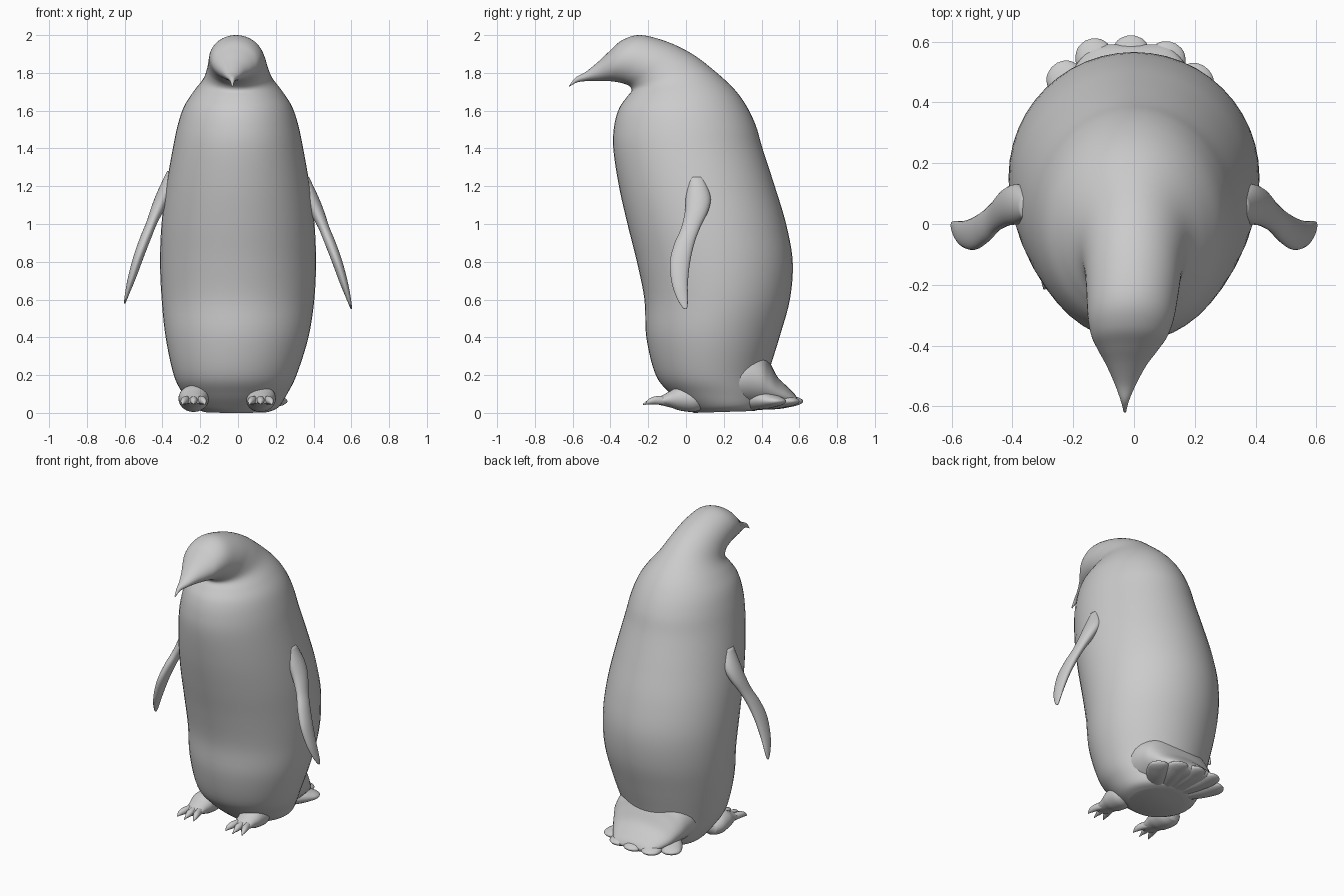
import bpy, bmesh, math
from mathutils import Vector, Matrix


def catmull(rows, steps):
    """Smoothly interpolate rows of numbers."""
    out = []
    for i in range(len(rows) - 1):
        a, b, c, d = (rows[max(0, min(len(rows) - 1, i + k))] for k in (-1, 0, 1, 2))
        for s in range(steps):
            t = s / steps
            out.append([0.5 * (2 * q + (r - p) * t + (2 * p - 5 * q + 4 * r - w) * t * t
                               + (3 * q - p - 3 * r + w) * t ** 3)
                        for p, q, r, w in zip(a, b, c, d)])
    return out + [list(rows[-1])]


def loft(name, rows, seg=32, steps=5, matrix=None):
    """Each row is an oval: y, z of one end, y, z of the other, half width, centre x."""
    bm = bmesh.new()
    rings = []
    for y0, z0, y1, z1, w, cx in catmull(rows, steps):
        mid = Vector((cx, (y0 + y1) / 2, (z0 + z1) / 2))
        axis = Vector((0, (y0 - y1) / 2, (z0 - z1) / 2))
        w = max(w, 0.002)
        rings.append([bm.verts.new(mid + axis * math.cos(a) + Vector((w * math.sin(a), 0, 0)))
                      for a in (2 * math.pi * k / seg for k in range(seg))])
    for r, s in zip(rings, rings[1:]):
        for k in range(seg):
            n = (k + 1) % seg
            bm.faces.new((r[k], r[n], s[n], s[k]))
    bm.faces.new(rings[0])
    bm.faces.new(rings[-1])
    if matrix:
        bm.transform(matrix)
    bmesh.ops.recalc_face_normals(bm, faces=bm.faces)
    for f in bm.faces:
        f.smooth = True
    me = bpy.data.meshes.new(name)
    bm.to_mesh(me)
    bm.free()
    ob = bpy.data.objects.new(name, me)
    bpy.context.collection.objects.link(ob)
    return ob


# Body, neck, head and beak in one flowing surface
loft("body", [
    (0.04, 0.00, 0.36, 0.01, 0.17, -0.01),
    (0.00, 0.03, 0.41, 0.03, 0.225, -0.01),
    (-0.08, 0.10, 0.43, 0.10, 0.275, -0.015),
    (-0.16, 0.20, 0.435, 0.20, 0.325, -0.015),
    (-0.21, 0.40, 0.495, 0.40, 0.378, -0.005),
    (-0.22, 0.60, 0.55, 0.60, 0.404, 0),
    (-0.26, 0.80, 0.565, 0.80, 0.413, 0),
    (-0.31, 1.00, 0.53, 1.00, 0.405, 0),
    (-0.355, 1.20, 0.47, 1.20, 0.38, 0),
    (-0.385, 1.40, 0.405, 1.40, 0.345, 0),
    (-0.38, 1.52, 0.37, 1.52, 0.32, 0),
    (-0.355, 1.61, 0.32, 1.625, 0.288, 0),
    (-0.315, 1.67, 0.25, 1.72, 0.24, 0),
    (-0.288, 1.705, 0.14, 1.82, 0.185, 0),
    (-0.30, 1.73, 0.03, 1.902, 0.162, -0.002),
    (-0.335, 1.745, -0.10, 1.965, 0.152, -0.005),
    (-0.37, 1.752, -0.24, 2.00, 0.142, -0.01),
    (-0.40, 1.756, -0.335, 1.975, 0.125, -0.015),
    (-0.43, 1.757, -0.40, 1.92, 0.098, -0.02),
    (-0.47, 1.757, -0.46, 1.863, 0.066, -0.025),
    (-0.52, 1.757, -0.53, 1.806, 0.036, -0.028),
    (-0.575, 1.75, -0.585, 1.775, 0.014, -0.03),
    (-0.617, 1.727, -0.62, 1.730, 0.004, -0.03)], seg=48)

# Flippers, tilted out from the shoulders
for side, lift in ((1, 0), (-1, 0.03)):
    loft("right_flipper" if side > 0 else "left_flipper", [
        (y0, z + lift, y1, z + lift, w, side * x) for y0, y1, z, w, x in (
            (0.02, 0.09, 1.25, 0.02, 0.355),
            (0.00, 0.13, 1.15, 0.045, 0.378),
            (-0.005, 0.118, 1.07, 0.040, 0.415),
            (-0.025, 0.075, 0.98, 0.030, 0.455),
            (-0.06, 0.045, 0.90, 0.030, 0.488),
            (-0.085, 0.022, 0.80, 0.028, 0.525),
            (-0.076, 0.01, 0.69, 0.022, 0.560),
            (-0.05, 0.01, 0.61, 0.013, 0.584),
            (-0.022, 0.008, 0.562, 0.006, 0.597),
            (-0.008, 0.0, 0.55, 0.003, 0.60))], seg=24)

# Tail skirt flaring out of the lower back
loft("tail", [
    (0.12, 0.01, 0.12, 0.30, 0.22, -0.01),
    (0.25, 0.01, 0.28, 0.38, 0.27, -0.01),
    (0.36, 0.015, 0.40, 0.34, 0.26, -0.01),
    (0.43, 0.02, 0.445, 0.265, 0.235, -0.01),
    (0.49, 0.025, 0.485, 0.19, 0.205, -0.01),
    (0.54, 0.032, 0.535, 0.14, 0.17, -0.01),
    (0.575, 0.042, 0.575, 0.10, 0.135, -0.01),
    (0.59, 0.055, 0.59, 0.075, 0.10, -0.01)])

# Fan of tail feathers giving the scalloped edge
for i, (angle, length) in enumerate(((-38, 0.40), (-19, 0.42), (0, 0.42), (19, 0.43), (38, 0.41))):
    place = Matrix.Translation((-0.01, 0.2, 0)) @ Matrix.Rotation(math.radians(angle), 4, 'Z')
    loft(f"tail_feather_{i + 1}", [
        (0.00, 0.015, 0.00, 0.10, 0.04, 0),
        (length * 0.6, 0.018, length * 0.6, 0.12, 0.07, 0),
        (length * 0.85, 0.032, length * 0.85, 0.095, 0.065, 0),
        (length * 0.96, 0.045, length * 0.96, 0.078, 0.045, 0),
        (length, 0.058, length, 0.066, 0.012, 0)], seg=20, matrix=place)

# Feet with three clawed toes each
for label, x in (("left", -0.235), ("right", 0.12)):
    place = Matrix.Translation((x, 0, 0))
    loft(label + "_foot", [
        (0.09, 0.02, 0.09, 0.10, 0.05, 0),
        (0.04, 0.005, 0.04, 0.14, 0.078, 0),
        (-0.03, 0.012, -0.03, 0.145, 0.078, 0),
        (-0.08, 0.028, -0.08, 0.118, 0.066, 0),
        (-0.13, 0.04, -0.13, 0.09, 0.056, 0),
        (-0.165, 0.048, -0.165, 0.072, 0.045, 0)], seg=24, matrix=place)
    for i, spread in enumerate((-1, 0, 1)):
        reach = -0.215 if spread else -0.228
        loft(f"{label}_toe_{i + 1}", [
            (-0.10, 0.04, -0.10, 0.09, 0.02, spread * 0.03),
            (-0.16, 0.045, -0.16, 0.088, 0.021, spread * 0.045),
            (-0.19, 0.045, -0.19, 0.078, 0.016, spread * 0.053),
            (-0.205, 0.045, -0.205, 0.066, 0.009, spread * 0.057),
            (reach, 0.042, reach, 0.048, 0.003, spread * 0.06)], seg=12, matrix=place)
